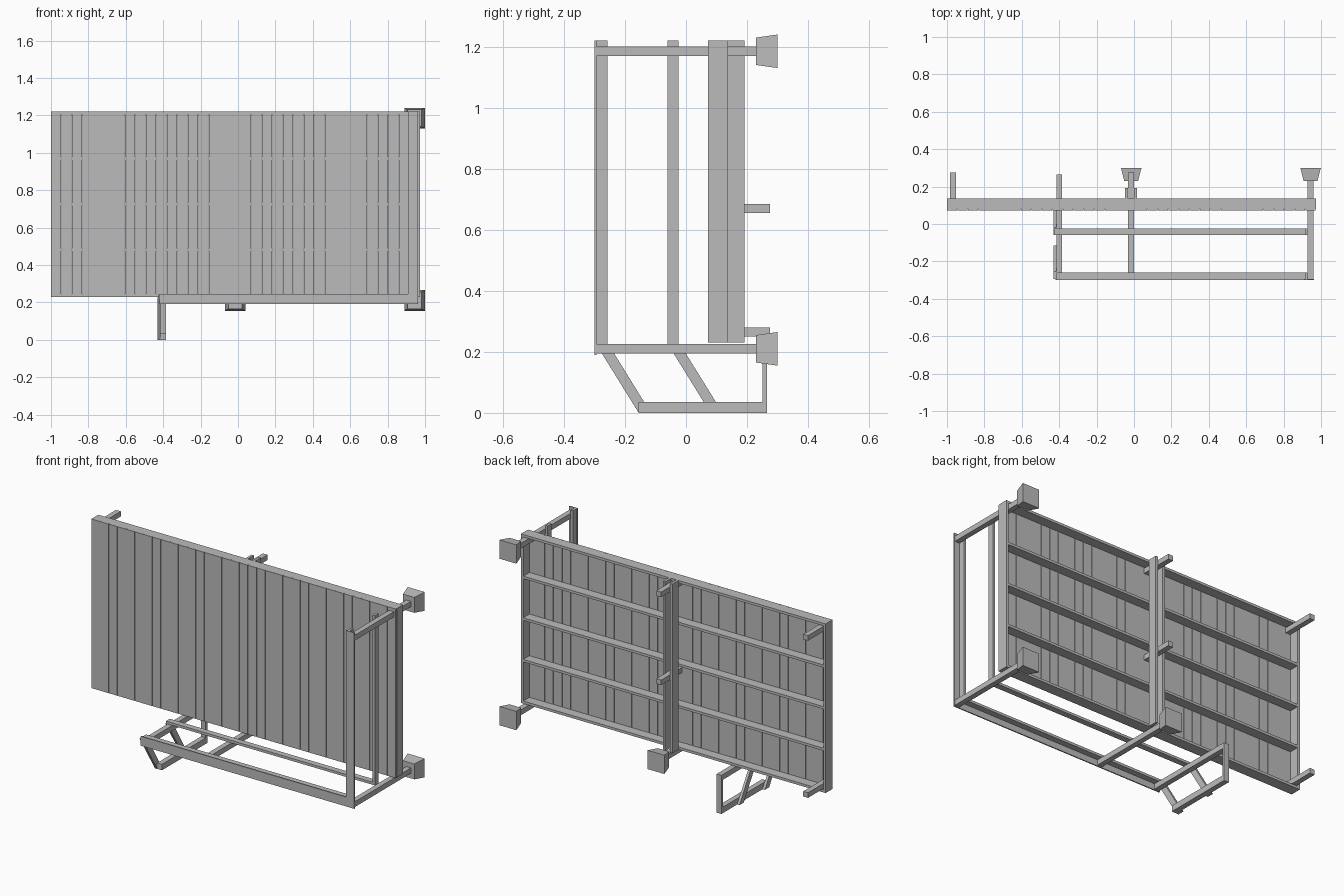
import bpy

if "Cube" in bpy.data.objects:
    bpy.data.objects.remove(bpy.data.objects["Cube"])

grey = bpy.data.materials.new("plain grey")
grey.diffuse_color = (0.5, 0.5, 0.5, 1)
grey.use_nodes = True
grey.node_tree.nodes["Principled BSDF"].inputs["Base Color"].default_value = grey.diffuse_color


def solid(name, verts, faces):
    me = bpy.data.meshes.new(name)
    me.from_pydata(verts, [], faces)
    me.materials.append(grey)
    ob = bpy.data.objects.new(name, me)
    bpy.context.collection.objects.link(ob)
    return ob


def box(name, x0, x1, y0, y1, z0, z1):
    v = [(x, y, z) for x in (x0, x1) for y in (y0, y1) for z in (z0, z1)]
    return solid(name, v, [(0, 1, 3, 2), (4, 6, 7, 5), (0, 4, 5, 1),
                           (2, 3, 7, 6), (0, 2, 6, 4), (1, 5, 7, 3)])


def prism(name, poly, place):
    """Extrude a 2D outline between the two ends given by place(u, v, end)."""
    n = len(poly)
    v = [place(a, b, e) for e in (0, 1) for a, b in poly]
    f = [tuple(range(n))[::-1], tuple(range(n, 2 * n))]
    f += [(i, (i + 1) % n, n + (i + 1) % n, n + i) for i in range(n)]
    return solid(name, v, f)


def pad(name, cx, cz):
    v = []
    for y, hx, hz in ((0.23, 0.037, 0.045), (0.30, 0.055, 0.055)):
        v += [(cx + a * hx, y, cz + b * hz)
              for a, b in ((-1, -1), (1, -1), (1, 1), (-1, 1))]
    solid(name, v, [(0, 1, 2, 3), (7, 6, 5, 4)] +
          [(i, i + 4, (i + 1) % 4 + 4, (i + 1) % 4) for i in range(4)])


T = 0.015           # board thickness
X0, X1 = -1.0, 0.973
Z0, Z1 = 0.23, 1.22

# Cladding boards
N = 35
pitch = (X1 - X0) / N
for i in range(N):
    x = X0 + i * pitch
    box("cladding_board", x, x + pitch - 0.002, 0.072, 0.08, Z0, Z1)

# Panel frame: end studs and five horizontal rails
box("end_stud_left", X0, X0 + T, 0.08, 0.137, Z0, Z1)
box("end_stud_right", X1 - T, X1, 0.08, 0.137, Z0, Z1)
for i in range(5):
    z = Z0 + i * (Z1 - Z0 - T) / 4
    box("panel_rail", X0 + T, X1 - T, 0.08, 0.137, z, z + T)

# Doubled centre post with the stub beams clamped between
for x in (-0.047, 0.0):
    box("centre_post", x, x + T, 0.137, 0.192, Z0, Z1)
for x, z in ((-0.983, 1.17), (-0.983, 0.25), (-0.031, 1.17), (-0.031, 0.655)):
    box("stub_beam", x, x + 0.031, 0.08, 0.275, z, z + 0.03)

# Cross beams and their end pads
for x, z, y0, y1 in ((0.928, 1.17, -0.293, 0.245), (0.928, 0.195, -0.293, 0.245),
                     (-0.031, 0.195, -0.293, 0.245), (-0.415, 0.195, -0.293, 0.265)):
    box("cross_beam", x, x + 0.031, y0, y1, z, z + 0.031)
for x, z in ((0.944, 1.185), (0.944, 0.21), (-0.015, 0.21)):
    pad("end_pad", x, z)

# Rails along the lower beams and posts at the right end
for y in (-0.293, -0.06):
    box("long_rail", -0.425 if y > -0.1 else -0.415, 0.928, y, y + 0.035, 0.226, 0.241)
    box("side_post", 0.913, 0.928, y, y + 0.035, 0.241, Z1)

# Mitred facing boards
for name, outline in (
        ("facing_bottom", [(-0.42, 0.19), (0.963, 0.19), (0.908, 0.245), (-0.42, 0.245)]),
        ("facing_side", [(0.963, 0.19), (0.963, Z1), (0.908, Z1), (0.908, 0.245)])):
    prism(name, outline, lambda a, b, e: (a, -0.293 - 0.007 * (1 - e), b))

# Hanging bracket
box("bracket_foot", -0.415, -0.384, -0.155, 0.265, 0.0, 0.035)
box("bracket_hanger", -0.415, -0.384, 0.25, 0.265, 0.035, 0.195)
for y in (-0.155, 0.08):
    prism("bracket_brace",
          [(y, 0.0), (y + 0.04, 0.0), (y - 0.1, 0.226), (y - 0.14, 0.226)],
          lambda a, b, e: (-0.43 + T * e, a, b))

# Consistent outward normals
import bmesh
for ob in bpy.data.objects:
    bm = bmesh.new()
    bm.from_mesh(ob.data)
    bmesh.ops.recalc_face_normals(bm, faces=bm.faces)
    bm.to_mesh(ob.data)
    bm.free()
